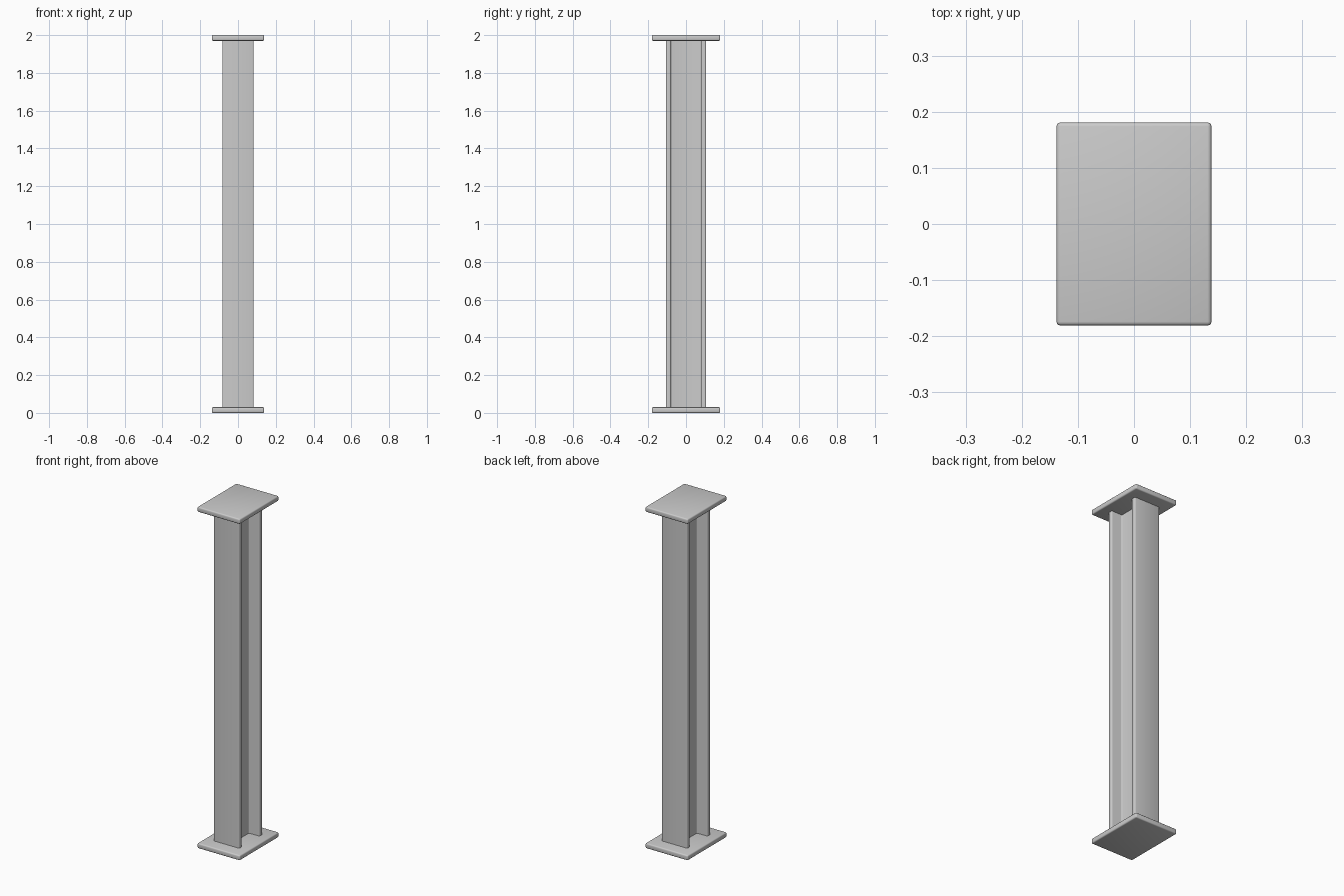
import bpy, bmesh, math

if "Cube" in bpy.data.objects:
    bpy.data.objects.remove(bpy.data.objects["Cube"])

H = 2.0            # total height
PLATE_T = 0.03     # end plate thickness
PX, PY = 0.138, 0.181   # end plate half sizes
FX, FY = 0.083, 0.107   # beam half sizes
FLANGE, WEB = 0.027, 0.015  # flange thickness, half web


def finish(bm, name):
    bmesh.ops.recalc_face_normals(bm, faces=bm.faces)
    me = bpy.data.meshes.new(name)
    bm.to_mesh(me)
    bm.free()
    ob = bpy.data.objects.new(name, me)
    bpy.context.collection.objects.link(ob)
    bpy.ops.object.select_all(action='DESELECT')
    ob.select_set(True)
    bpy.context.view_layer.objects.active = ob
    bpy.ops.object.shade_smooth_by_angle(angle=math.radians(40))
    return ob


def prism(profile, z0, z1):
    bm = bmesh.new()
    face = bm.faces.new([bm.verts.new((x, y, z0)) for x, y in profile])
    top = bmesh.ops.extrude_face_region(bm, geom=[face], use_keep_orig=True)["geom"]
    for v in top:
        if isinstance(v, bmesh.types.BMVert):
            v.co.z = z1
    bmesh.ops.recalc_face_normals(bm, faces=bm.faces)
    return bm


def round_edges(bm, edges, width):
    bmesh.ops.bevel(bm, geom=edges, offset=width, offset_type='OFFSET',
                    segments=3, profile=0.5, affect='EDGES')


# End plates with softly rounded edges
for name, z in (("base_plate", 0.0), ("top_plate", H - PLATE_T)):
    bm = prism([(-PX, -PY), (PX, -PY), (PX, PY), (-PX, PY)], z, z + PLATE_T)
    round_edges(bm, bm.edges[:], 0.007)
    finish(bm, name)

# I-beam column: one quarter profile mirrored, upright edges rounded
iy = FY - FLANGE
right = [(FX, -FY), (FX, -iy), (WEB, -iy), (WEB, iy), (FX, iy), (FX, FY)]
profile = right + [(-x, y) for x, y in reversed(right)]
bm = prism(profile, PLATE_T, H - PLATE_T)
upright = [e for e in bm.edges if abs(e.verts[0].co.z - e.verts[1].co.z) > 1]
round_edges(bm, upright, 0.006)
finish(bm, "i_beam_column")
